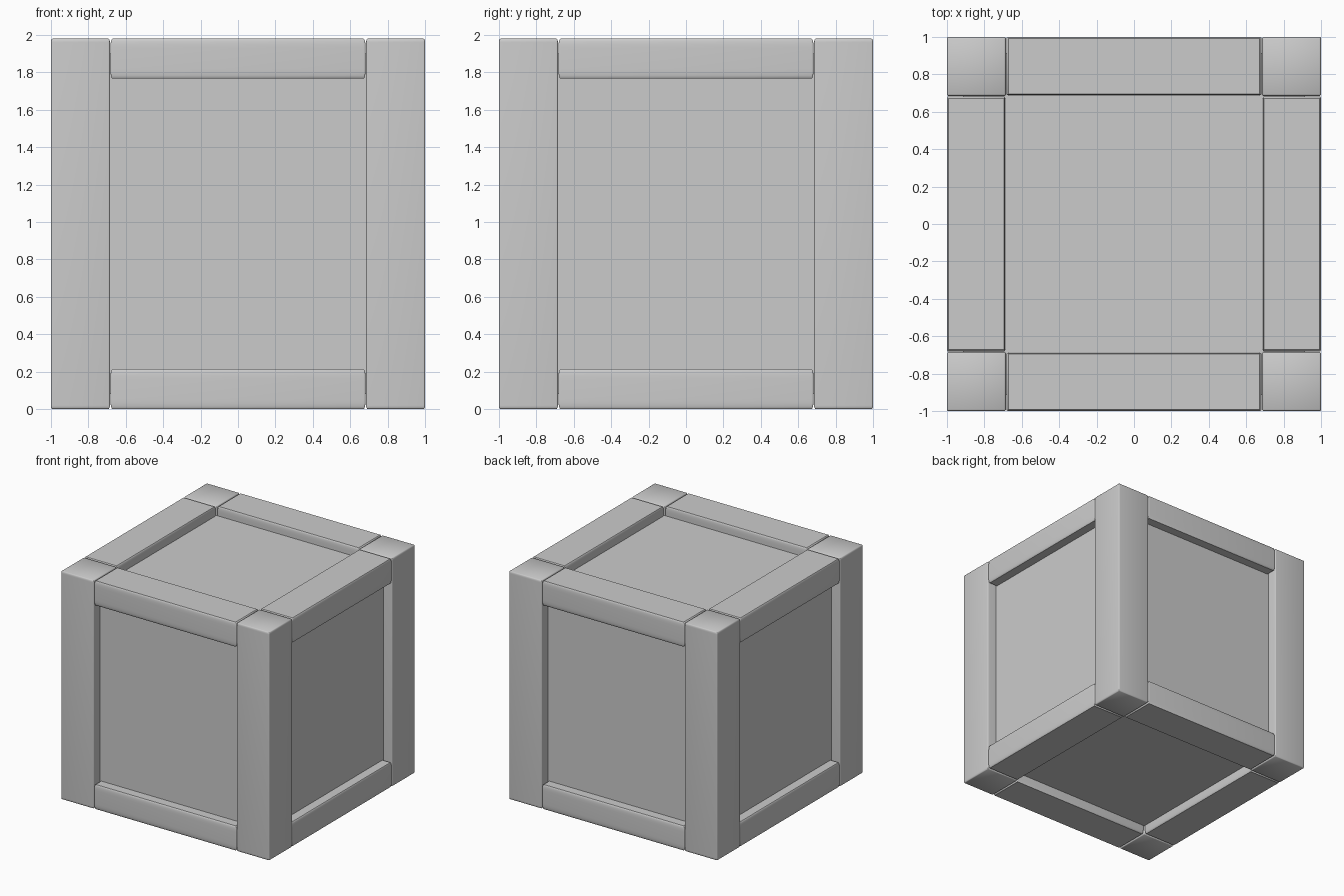
import bpy
import bmesh
from mathutils import Vector

if "Cube" in bpy.data.objects:
    bpy.data.objects.remove(bpy.data.objects["Cube"])


def box(name, size, loc, bevel=None):
    """Box whose rounded edges may have a different width along each axis."""
    bev = Vector(bevel) if bevel else Vector((1, 1, 1))
    bm = bmesh.new()
    bmesh.ops.create_cube(bm, size=1)
    bmesh.ops.scale(bm, vec=[s / b for s, b in zip(size, bev)], verts=bm.verts)
    if bevel:
        bmesh.ops.bevel(bm, geom=bm.edges[:], offset=1, segments=4,
                        profile=0.5, affect='EDGES')
        bmesh.ops.scale(bm, vec=bev, verts=bm.verts)
    bmesh.ops.recalc_face_normals(bm, faces=bm.faces)
    me = bpy.data.meshes.new(name)
    bm.to_mesh(me)
    bm.free()
    ob = bpy.data.objects.new(name, me)
    ob.location = loc
    bpy.context.collection.objects.link(ob)
    if bevel:
        bpy.ops.object.select_all(action='DESELECT')
        ob.select_set(True)
        bpy.context.view_layer.objects.active = ob
        bpy.ops.object.shade_smooth_by_angle(angle=0.6)
    return ob


H = 1.98        # total height
POST = 0.315    # post width
RAIL = 0.213    # rail height
DEPTH = 0.312   # rail depth
SPAN = 1.366    # rail length

# Recessed panels on all six sides
box("crate_panels", (1.83, 1.83, H - 0.16), (0, 0, H / 2))

for a in (-1, 1):
    # Corner posts
    for b in (-1, 1):
        c = 1 - POST / 2
        box("corner_post", (POST, POST, H), (a * c, b * c, H / 2),
            (0.008, 0.008, 0.02))
    # Top and bottom rails along both directions
    for label, z in (("bottom", RAIL / 2), ("top", H - RAIL / 2)):
        c = 1 - DEPTH / 2
        box(label + "_rail_x", (SPAN, DEPTH, RAIL), (0, a * c, z),
            (0.012, 0.008, 0.05))
        box(label + "_rail_y", (DEPTH, SPAN, RAIL), (a * c, 0, z),
            (0.008, 0.012, 0.05))
